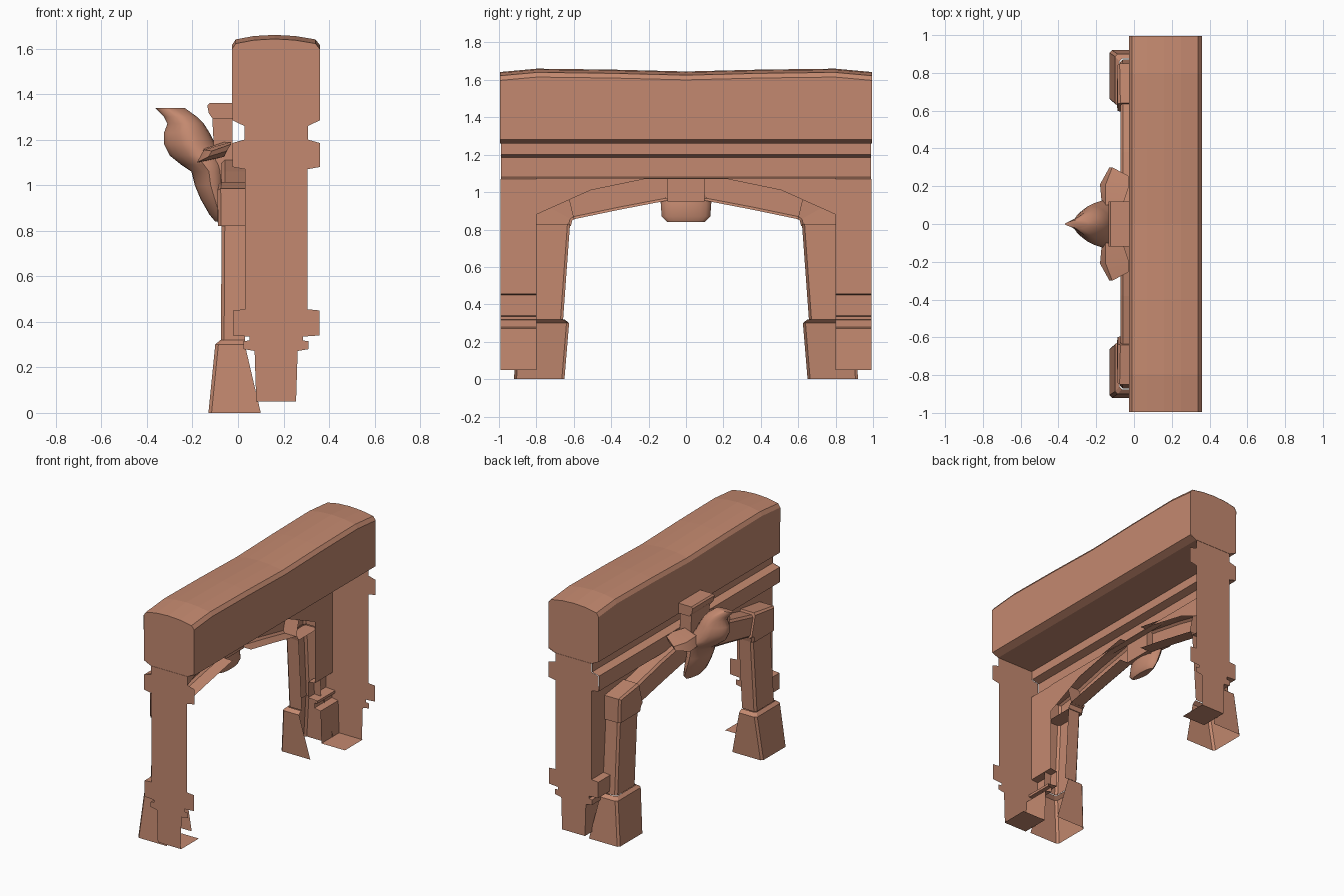
import bpy, bmesh, math
from mathutils import Vector

if "Cube" in bpy.data.objects:
    bpy.data.objects.remove(bpy.data.objects["Cube"])

clay = bpy.data.materials.new("terracotta")
clay.diffuse_color = (0.55, 0.25, 0.16, 1)
clay.use_nodes = True
clay.node_tree.nodes["Principled BSDF"].inputs["Base Color"].default_value = clay.diffuse_color


def finish(name, bm, mirror=False, smooth=None):
    bmesh.ops.remove_doubles(bm, verts=bm.verts[:], dist=0.0005)
    bmesh.ops.recalc_face_normals(bm, faces=bm.faces[:])
    me = bpy.data.meshes.new(name)
    bm.to_mesh(me)
    bm.free()
    me.materials.append(clay)
    ob = bpy.data.objects.new(name, me)
    bpy.context.collection.objects.link(ob)
    if mirror:
        m = ob.modifiers.new("mirror", 'MIRROR')
        m.use_axis = (False, True, False)
        m.use_mirror_merge = False
    if smooth:
        bpy.ops.object.select_all(action='DESELECT')
        ob.select_set(True)
        bpy.context.view_layer.objects.active = ob
        bpy.ops.object.shade_smooth_by_angle(angle=math.radians(smooth))
    return ob


def skin(bm, rows, closed=False, caps=False):
    """Join rows of points into quads."""
    vs = [[bm.verts.new(p) for p in r] for r in rows]
    n = len(vs[0])
    for a, b in zip(vs, vs[1:]):
        for i in range(n if closed else n - 1):
            j = (i + 1) % n
            bm.faces.new((a[i], a[j], b[j], b[i]))
    if caps:
        bm.faces.new(vs[0][::-1])
        bm.faces.new(vs[-1])


def at_y(profile, y):
    return [(x, y, z) for x, z in profile]


# Shared moulded outlines, as (x, z)
top = [(0.36, 1.615), (0.34, 1.64), (0.25, 1.655), (0.16, 1.66),
       (0.07, 1.655), (-0.01, 1.64), (-0.027, 1.615)]
mould = [(-0.025, 1.285), (0.028, 1.26), (0.028, 1.2), (-0.025, 1.185),
         (-0.025, 1.08), (0.03, 1.07)]
post = [(0.03, 1.07), (0.03, 0.455), (-0.022, 0.45), (-0.022, 0.34),
        (0.05, 0.335), (0.05, 0.318), (0.025, 0.315), (0.025, 0.28),
        (0.073, 0.272), (0.08, 0.05)]


def flip(p):
    return [(0.335 - x, z) for x, z in reversed(p)]


# Lintel beam: top, both faces, underside and the front moulding
bm = bmesh.new()
loop = [(0.31, 1.26), (0.36, 1.28)] + top + mould[:2]
rows = []
for y in (-1, -0.8, -0.4, 0, 0.4, 0.8, 1):
    dip = {0: 0.015, 1: 0.018, 0.4: 0.005}.get(abs(y), 0)
    rows.append([(x, y * 0.995, z - (dip if z > 1.6 else 0)) for x, z in loop])
skin(bm, rows, closed=True)
finish("lintel_beam", bm)
bm = bmesh.new()
skin(bm, [at_y(mould[1:], y) for y in (-0.99, 0.99)])
finish("lintel_moulding", bm)

# End panels: the full outline as one flat face
bm = bmesh.new()
outline = [(x, z - (0.018 if z > 1.6 else 0)) for x, z in top]
outline += mould + post[1:] + flip(post) + flip(mould)[1:]
bm.faces.new([bm.verts.new(p) for p in at_y(outline, 0.993)])
finish("end_panel", bm, mirror=True)

# Post fronts with the foot plate
bm = bmesh.new()
skin(bm, [at_y(post + [(0.26, 0.05)], y) for y in (0.8, 0.993)])
finish("post_front", bm, mirror=True)

# Wall between arch and moulding
bm = bmesh.new()
skin(bm, [[(0.03, y, z), (0.03, y, 1.075)] for y, z in
          [(-0.8, 0.88), (-0.51, 1.01), (-0.22, 1.07), (0.22, 1.07), (0.51, 1.01), (0.8, 0.88)]])
finish("spandrel_wall", bm)


def channel(name, stations, caps=False):
    """Open-backed bevelled bar; stations are (inner yz, outer yz, front x, back x)."""
    bm = bmesh.new()
    rows = []
    for a, b, xf, xb in stations:
        a, b = Vector(a), Vector(b)
        d = (b - a).normalized() * 0.014
        pts = [(xb, a), (xf + 0.014, a), (xf, a + d), (xf, b - d), (xf + 0.014, b), (xb, b)]
        rows.append([(x, p.x, p.y) for x, p in pts])
    skin(bm, rows)
    if caps:
        for r in (rows[0], rows[-1]):
            bm.faces.new([bm.verts.new(p) for p in r])
    finish(name, bm, mirror=True)


# Arch legs, plinths, corner blocks and sloping arms
channel("plinth", [((0.65, 0), (0.92, 0), -0.13, 0.10),
                   ((0.625, 0.3), (0.9, 0.3), -0.1, 0.03),
                   ((0.65, 0.32), (0.875, 0.32), -0.078, 0.03)])
channel("arch_leg", [((0.657, 0.32), (0.87, 0.32), -0.075, 0.03),
                     ((0.62, 0.83), (0.835, 0.83), -0.072, 0.03)])
channel("arch_corner", [((0.615, 0.82), (0.85, 0.82), -0.088, 0.03),
                        ((0.608, 0.85), (0.85, 0.985), -0.09, 0.03),
                        ((0.595, 0.855), (0.64, 1.015), -0.086, 0.03)], caps=True)
channel("arch_arm", [((0.6, 0.855), (0.635, 1.0), -0.072, 0.03),
                     ((0.36, 0.905), (0.38, 1.06), -0.072, 0.03),
                     ((0.1, 0.955), (0.1, 1.11), -0.072, 0.03)])

# Keystone with a wider cap
bm = bmesh.new()
body = [(-0.025, 1.33), (-0.115, 1.33), (-0.105, 1.15), (-0.075, 0.95), (-0.025, 0.95)]
skin(bm, [at_y(body, y) for y in (-0.1, 0.1)], closed=True, caps=True)
finish("keystone", bm)
bm = bmesh.new()
cap = [(-0.025, 1.36), (-0.125, 1.36), (-0.135, 1.35), (-0.128, 1.315), (-0.11, 1.29), (-0.025, 1.29)]
skin(bm, [at_y(cap, y) for y in (-0.12, 0.12)], closed=True, caps=True)
finish("keystone_cap", bm)

# Carved animal head: sections (z, front x, back x, half width)
sections = [(0.84, -0.10, -0.05, 0.10), (0.87, -0.125, -0.035, 0.13),
            (0.94, -0.165, -0.04, 0.135), (1.0, -0.19, -0.05, 0.135),
            (1.06, -0.205, -0.05, 0.13), (1.09, -0.25, -0.05, 0.13),
            (1.13, -0.30, -0.06, 0.12), (1.18, -0.325, -0.10, 0.11),
            (1.23, -0.325, -0.125, 0.095), (1.27, -0.31, -0.15, 0.08),
            (1.30, -0.325, -0.18, 0.06), (1.34, -0.365, -0.235, 0.022)]
bm = bmesh.new()
rows = []
for z, xf, xb, w in sections:
    row = []
    for i in range(20):
        t = math.tau * i / 20
        c, s = math.cos(t), math.sin(t)
        pinch = 1 - 0.4 * max(0, -c)   # narrower towards the snout
        row.append(((xf + xb) / 2 + (xb - xf) / 2 * c, w * s * pinch, z))
    rows.append(row)
skin(bm, rows, closed=True, caps=True)
finish("animal_head", bm, smooth=50)

# Swept-back ears
bm = bmesh.new()
ear = [[(-0.17, 0.10, 1.10), (-0.15, 0.10, 1.16), (-0.06, 0.10, 1.19), (-0.08, 0.10, 1.12)],
       [(-0.18, 0.21, 1.10), (-0.15, 0.21, 1.155), (-0.03, 0.19, 1.19), (-0.06, 0.2, 1.125)],
       [(-0.13, 0.30, 1.125), (-0.115, 0.30, 1.15), (-0.03, 0.255, 1.18), (-0.05, 0.26, 1.15)]]
skin(bm, ear, closed=True, caps=True)
finish("ear", bm, mirror=True, smooth=40)
